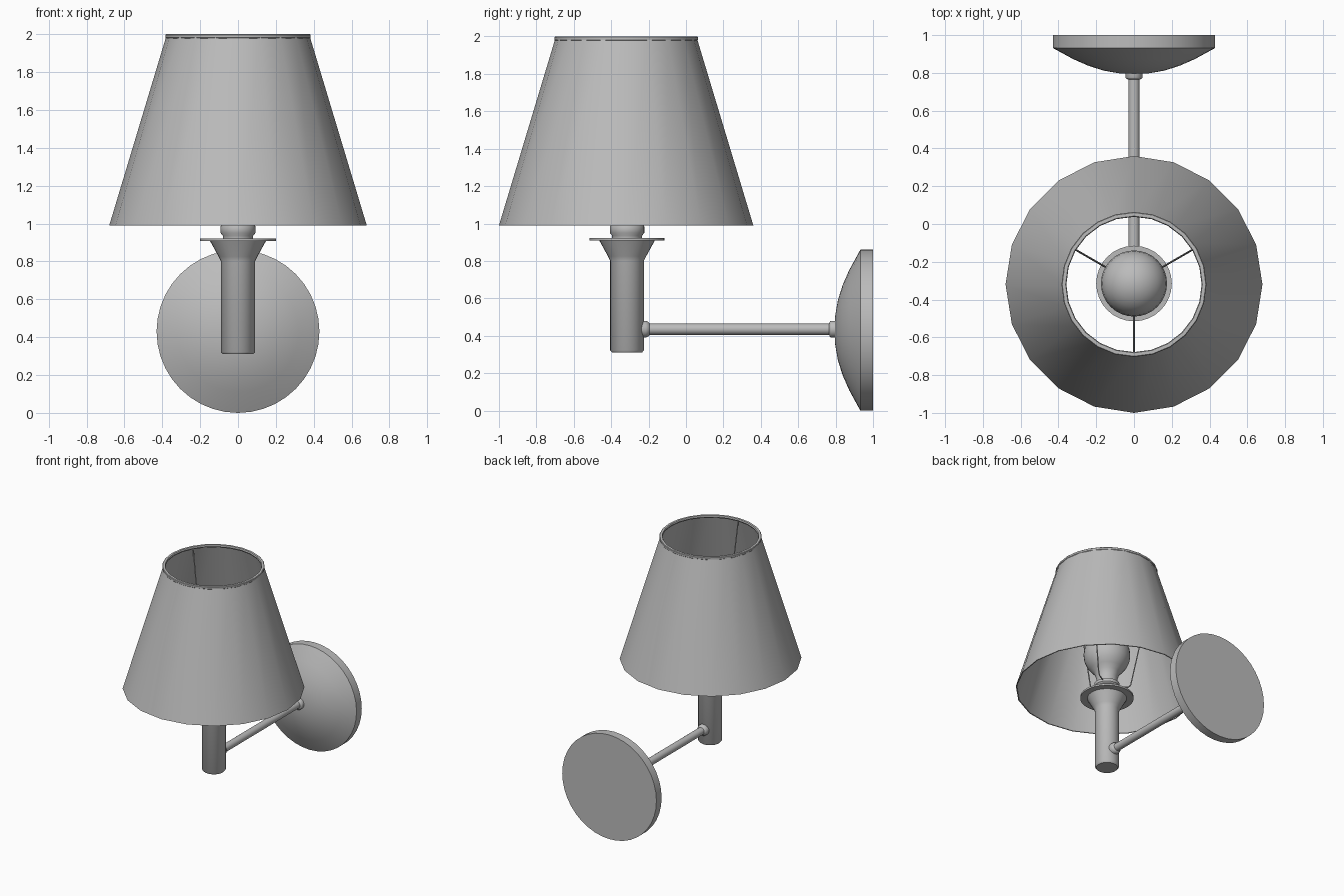
import bpy
import math
from mathutils import Vector

cube = bpy.data.objects.get("Cube")
if cube:
    bpy.data.objects.remove(cube, do_unlink=True)

AXIS_Y = -0.315   # vertical axis of the lamp holder and shade
ARM_Z = 0.435     # height of the arm and wall plate centre

grey = bpy.data.materials.new("plain grey")
grey.use_nodes = True
grey.diffuse_color = (0.5, 0.5, 0.5, 1)
grey.node_tree.nodes["Principled BSDF"].inputs["Base Color"].default_value = (0.5, 0.5, 0.5, 1)


def finish(obj, angle=40):
    obj.data.materials.append(grey)
    bpy.ops.object.select_all(action="DESELECT")
    obj.select_set(True)
    bpy.context.view_layer.objects.active = obj
    bpy.ops.object.shade_smooth_by_angle(angle=math.radians(angle))
    return obj


def lathe(name, profile, sides, location, along_y=False, closed=False):
    """Spin (radius, height) points around z, or around y when along_y is set."""
    verts, faces, rings = [], [], []
    for radius, height in profile:
        start = len(verts)
        count = 1 if radius == 0 else sides
        for i in range(count):
            a = math.tau * i / sides + math.pi / 2
            x, y = radius * math.cos(a), radius * math.sin(a)
            verts.append((x, height, -y) if along_y else (x, y, height))
        rings.append([start + i % count for i in range(sides)])
    pairs = list(zip(rings, rings[1:]))
    if closed:
        pairs.append((rings[-1], rings[0]))
    for low, high in pairs:
        for i in range(sides):
            j = (i + 1) % sides
            loop = (low[i], low[j], high[j], high[i])
            faces.append(tuple(dict.fromkeys(loop)))
    mesh = bpy.data.meshes.new(name)
    mesh.from_pydata(verts, [], faces)
    obj = bpy.data.objects.new(name, mesh)
    obj.location = location
    bpy.context.collection.objects.link(obj)
    return finish(obj)


def wire(name, points, radius):
    """Thin round rod following a few points."""
    curve = bpy.data.curves.new(name, "CURVE")
    curve.dimensions = "3D"
    curve.bevel_depth = radius
    curve.bevel_resolution = 1
    curve.use_fill_caps = True
    spline = curve.splines.new("POLY")
    spline.points.add(len(points) - 1)
    for point, co in zip(spline.points, points):
        point.co = (*co, 1)
    obj = bpy.data.objects.new(name, curve)
    bpy.context.collection.objects.link(obj)
    bpy.ops.object.select_all(action="DESELECT")
    obj.select_set(True)
    bpy.context.view_layer.objects.active = obj
    bpy.ops.object.convert(target="MESH")
    finish(bpy.context.object)


lamp = (0, AXIS_Y, 0)
shade_at = (0, -0.32, 0)
arm_at = (0, 0, ARM_Z)

# Shade: thin open cone with rims
lathe("shade", [(0.68, 0.99), (0.38, 1.985), (0.372, 1.985), (0.672, 0.99)],
      20, shade_at, closed=True)
lathe("shade_top_rim", [(0.384, 1.982), (0.384, 1.996), (0.38, 2.0),
                        (0.362, 2.0), (0.358, 1.99), (0.362, 1.98), (0.38, 1.978)],
      24, shade_at, closed=True)

# Holder: rounded tube flaring into a drip disc
lathe("holder", [(0, 0.31), (0.08, 0.31), (0.09, 0.322), (0.09, 0.80),
                 (0.102, 0.825), (0.15, 0.912), (0, 0.912)], 32, lamp)
lathe("drip_disc", [(0, 0.908), (0.2, 0.908), (0.2, 0.922), (0, 0.922)], 32, lamp)

# Socket and bulb
lathe("socket", [(0, 0.92), (0.08, 0.92), (0.08, 0.935), (0.092, 0.95), (0.092, 0.985),
                 (0.085, 0.995), (0.095, 1.005), (0.095, 1.03), (0, 1.03)], 32, lamp)
BULB_Z, BULB_R = 1.28, 0.175
globe = [(BULB_R * math.sin(math.radians(t)), BULB_Z - BULB_R * math.cos(math.radians(t)))
         for t in range(45, 180, 15)]
lathe("bulb", [(0, 1.02), (0.075, 1.02), (0.08, 1.08), (0.095, 1.125)] + globe
      + [(0, BULB_Z + BULB_R)], 32, lamp)

# Three wires carrying the shade
for number, degrees in enumerate((30, 150, 270), 1):
    a = math.radians(degrees)
    out = Vector((math.cos(a), math.sin(a), 0))
    base = Vector((0, AXIS_Y, 0))
    path = [base + out * r + Vector((0, 0, z))
            for r, z in ((0.08, 1.02), (0.16, 1.02), (0.18, 1.04), (0.366, 1.985))]
    wire(f"shade_wire_{number}", path, 0.005)

# Arm with a collar at each end
lathe("arm", [(0, -0.25), (0.03, -0.25), (0.03, 0.82), (0, 0.82)], 24, arm_at, along_y=True)
lathe("holder_collar", [(0, -0.26), (0.045, -0.26), (0.045, -0.215), (0.038, -0.2),
                        (0.03, -0.195)], 24, arm_at, along_y=True)
lathe("plate_collar", [(0.03, 0.765), (0.042, 0.77), (0.045, 0.775), (0.045, 0.81),
                       (0, 0.81)], 24, arm_at, along_y=True)

# Wall plate: shallow dome on a flat disc
lathe("wall_plate", [(0, 0.795), (0.08, 0.798), (0.16, 0.812), (0.24, 0.837), (0.32, 0.872),
                     (0.43, 0.932), (0.43, 1.0), (0, 1.0)],
      40, (0, 0, 0.43), along_y=True)
